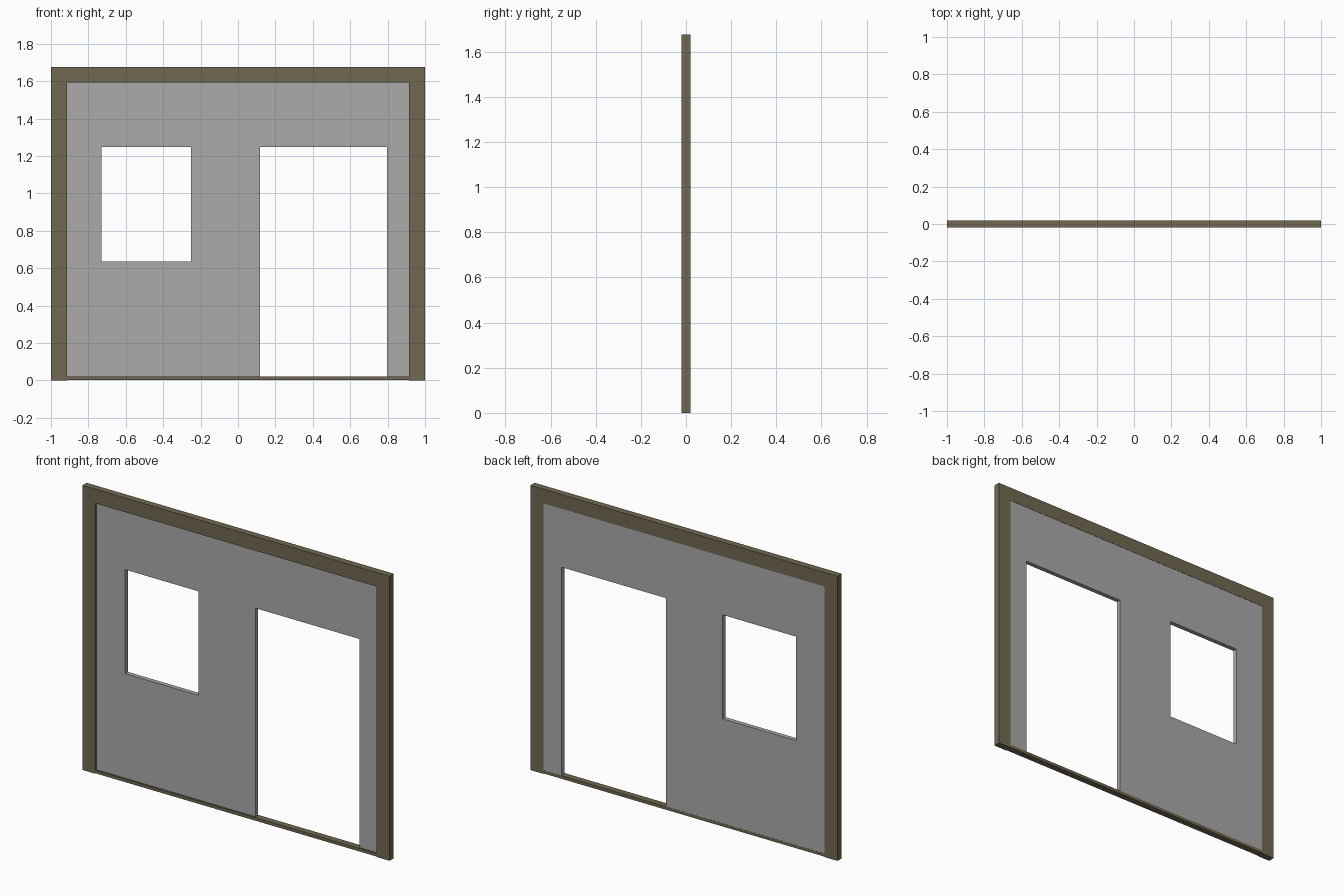
import bpy, bmesh

if "Cube" in bpy.data.objects:
    bpy.data.objects.remove(bpy.data.objects["Cube"])

olive = bpy.data.materials.new("olive_frame")
olive.diffuse_color = (0.16, 0.14, 0.08, 1)
olive.use_nodes = True
olive.node_tree.nodes["Principled BSDF"].inputs["Base Color"].default_value = olive.diffuse_color
grey = bpy.data.materials.new("wall_grey")
grey.diffuse_color = (0.4, 0.4, 0.4, 1)
grey.use_nodes = True
grey.node_tree.nodes["Principled BSDF"].inputs["Base Color"].default_value = grey.diffuse_color


def finish(name, bm, mat):
    bmesh.ops.recalc_face_normals(bm, faces=bm.faces)
    me = bpy.data.meshes.new(name)
    bm.to_mesh(me)
    bm.free()
    me.materials.append(mat)
    ob = bpy.data.objects.new(name, me)
    bpy.context.collection.objects.link(ob)
    return ob


def box(name, x, y, z, mat):
    bm = bmesh.new()
    bmesh.ops.create_cube(bm, size=1)
    for v in bm.verts:
        for i, (lo, hi) in enumerate((x, y, z)):
            v.co[i] = lo if v.co[i] < 0 else hi
    return finish(name, bm, mat)


def panel(name, xs, zs, holes, y, mat):
    """Flat sheet of cells, leaving out the hole cells, thickened along y."""
    bm = bmesh.new()
    grid = [[bm.verts.new((x, y[0], z)) for z in zs] for x in xs]
    for i in range(len(xs) - 1):
        for j in range(len(zs) - 1):
            if (i, j) not in holes:
                bm.faces.new((grid[i][j], grid[i + 1][j], grid[i + 1][j + 1], grid[i][j + 1]))
    ext = bmesh.ops.extrude_face_region(bm, geom=bm.faces[:], use_keep_orig=True)
    for g in ext["geom"]:
        if isinstance(g, bmesh.types.BMVert):
            g.co.y = y[1]
    # merge coplanar cells into clean faces
    bmesh.ops.recalc_face_normals(bm, faces=bm.faces)
    return finish(name, bm, mat)


TOP, BEAM, SILL, INNER = 1.675, 1.592, 0.02, 0.915

# outer frame
for side, label in ((-1, "left"), (1, "right")):
    box(label + "_post", sorted((side * INNER, side)), (-0.019, 0.02), (0, BEAM), olive)
box("top_beam", (-1, 1), (-0.02, 0.02), (BEAM, TOP), olive)
box("bottom_sill", (-INNER, INNER), (-0.018, 0.019), (0.002, SILL), olive)

# wall with window opening and doorway
panel("wall_panel",
      (-INNER, -0.73, -0.25, 0.118, 0.797, INNER),
      (SILL, 0.635, 1.247, BEAM),
      {(1, 1), (3, 0), (3, 1)}, (-0.008, 0.0185), grey)
